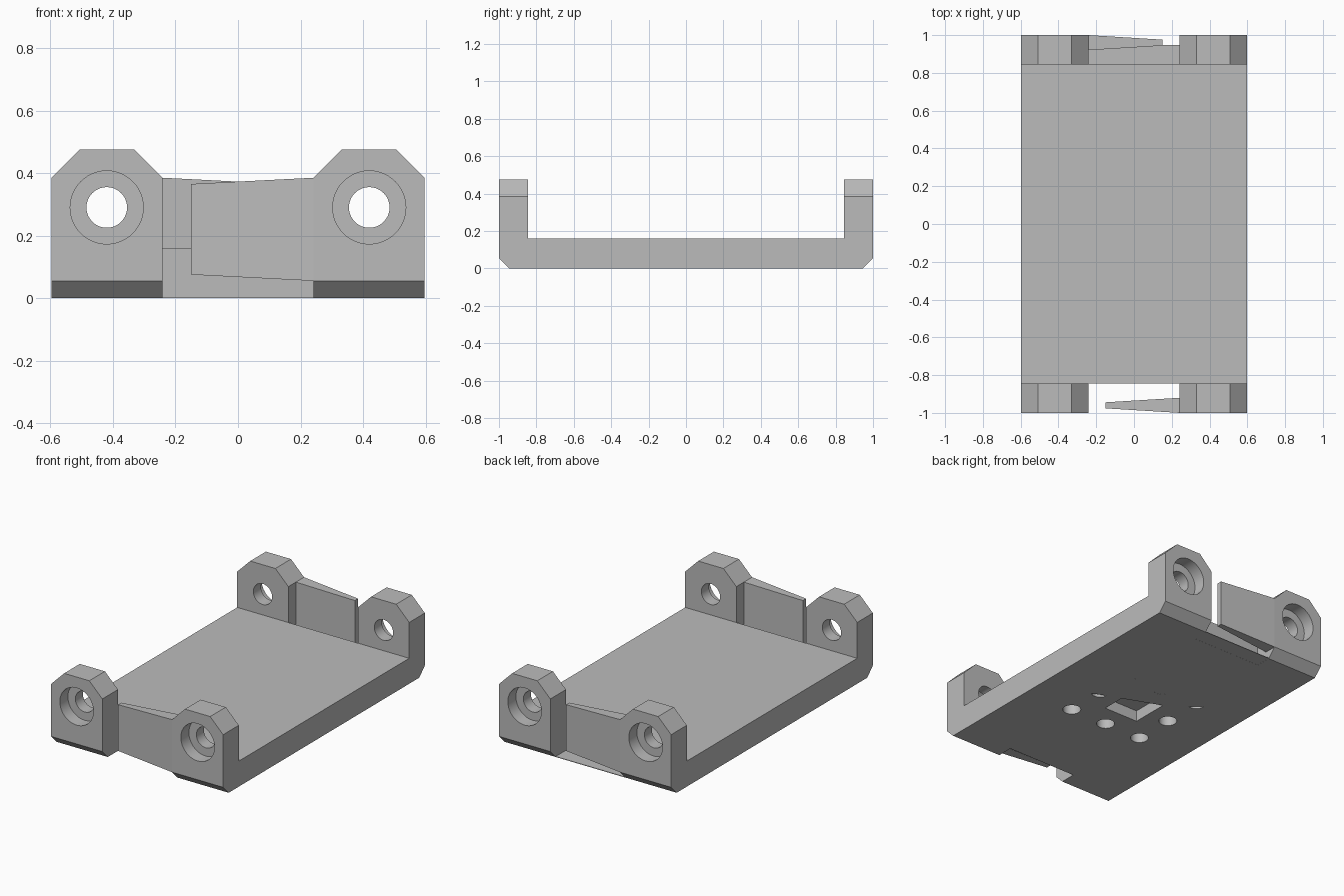
import bpy, bmesh, math
from mathutils import Matrix, Vector

cube = bpy.data.objects.get("Cube")
if cube:
    bpy.data.objects.remove(cube, do_unlink=True)

GREY = (0.5, 0.5, 0.5, 1)
mat = bpy.data.materials.new("light_grey")
mat.use_nodes = True
mat.diffuse_color = GREY
mat.node_tree.nodes["Principled BSDF"].inputs["Base Color"].default_value = GREY

HALF_X, GAP_X = 0.597, 0.242      # plate half width, half gap between posts
WALL_Y = 0.845                    # inner face of the posts
SHOULDER, TOP, FLOOR, BEVEL = 0.385, 0.475, 0.16, 0.055
HOLE_X, HOLE_Z = 0.42, 0.29


def finish(name, bm):
    bmesh.ops.recalc_face_normals(bm, faces=bm.faces)
    mesh = bpy.data.meshes.new(name)
    bm.to_mesh(mesh)
    bm.free()
    obj = bpy.data.objects.new(name, mesh)
    bpy.context.collection.objects.link(obj)
    mesh.materials.append(mat)
    return obj


def prism(name, points, axis, start, end):
    """Extrude a 2D outline along an axis; the points use the other two axes in order."""
    def place(p, d):
        co = list(p)
        co.insert(axis, d)
        return co
    bm = bmesh.new()
    face = bm.faces.new([bm.verts.new(place(p, start)) for p in points])
    new = bmesh.ops.extrude_face_region(bm, geom=[face])["geom"]
    shift = Vector(place((0, 0), end - start))
    bmesh.ops.translate(bm, vec=shift, verts=[g for g in new if isinstance(g, bmesh.types.BMVert)])
    return finish(name, bm)


def cylinder(name, radius, depth, centre, along_y=False):
    bm = bmesh.new()
    bmesh.ops.create_cone(bm, cap_ends=True, segments=48, radius1=radius, radius2=radius, depth=depth)
    turn = Matrix.Rotation(math.pi / 2, 4, 'X') if along_y else Matrix()
    bm.transform(Matrix.Translation(centre) @ turn)
    return finish(name, bm)


def cut(target, cutter):
    cutter.hide_render = True
    mod = target.modifiers.new("cut", 'BOOLEAN')
    mod.operation, mod.solver, mod.object = 'DIFFERENCE', 'EXACT', cutter
    bpy.context.view_layer.objects.active = target
    bpy.ops.object.modifier_apply(modifier=mod.name)
    bpy.data.objects.remove(cutter, do_unlink=True)


# Tray body: U profile with bevelled lower edges
half = [(1 - BEVEL, 0), (1, BEVEL), (1, TOP), (WALL_Y, TOP), (WALL_Y, FLOOR)]
body = prism("tray_body", half + [(-y, z) for y, z in reversed(half)], 0, -HALF_X, HALF_X)

# Gap between the posts, with sloping shoulders
slope = TOP - SHOULDER
side = [(GAP_X, -0.1), (GAP_X, SHOULDER), (GAP_X + slope, TOP), (GAP_X + slope, 0.6)]
gap = side + [(-x, z) for x, z in reversed(side)]
for s in (-1, 1):
    cut(body, prism("gap_cutter", gap, 1, s * WALL_Y, s * 1.1))

# Outer shoulders, screw holes and counterbores
e = 0.05
for sx in (-1, 1):
    corner = [(sx * (HALF_X + e), SHOULDER - e), (sx * (HALF_X + e), TOP + e),
              (sx * (HALF_X - slope - e), TOP + e)]
    cut(body, prism("shoulder_cutter", corner, 1, -1.1, 1.1))
    for sy in (-1, 1):
        cut(body, cylinder("hole_cutter", 0.065, 0.4, (sx * HOLE_X, sy * 0.92, HOLE_Z), True))
        cut(body, cylinder("bore_cutter", 0.117, 0.2, (sx * HOLE_X, sy * 1.02, HOLE_Z), True))

# Underside: square pocket surrounded by round pockets
s = 0.12
cut(body, prism("pocket_cutter", [(-s, -s), (s, -s), (s, s), (-s, s)], 2, -0.1, 0.07))
for i in (-1, 0, 1):
    for j in (-1, 0, 1):
        if i or j:
            cut(body, cylinder("round_pocket_cutter", 0.053, 0.2, (i * 0.26, j * 0.26, -0.03)))

# Thin skin closing the back gap and part of the underside
skin = [(0.35, -0.06), (-0.13, 0.125), (-0.32, 0.27), (-GAP_X, WALL_Y), (-GAP_X, 0.947),
        (GAP_X, 0.947), (GAP_X, WALL_Y), (0.35, 0.3)]
prism("bottom_skin", skin, 2, 0.0005, 0.004)

# Tapered flaps, each hinged on one post
for name, turn in (("front_flap", 0), ("back_flap", math.pi)):
    bm = bmesh.new()
    bmesh.ops.create_cube(bm, size=2)
    for v in bm.verts:
        root = v.co.x > 0
        hy, hz = (0.04, 0.165) if root else (0.016, 0.145)
        v.co = (GAP_X if root else -0.15, -0.96 + v.co.y * hy, 0.22 + v.co.z * hz)
    bm.transform(Matrix.Rotation(turn, 4, 'Z'))
    finish(name, bm)

# Smooth the bores, keep the edges sharp
bpy.ops.object.select_all(action='DESELECT')
body.select_set(True)
bpy.context.view_layer.objects.active = body
bpy.ops.object.shade_smooth_by_angle(angle=math.radians(30))
